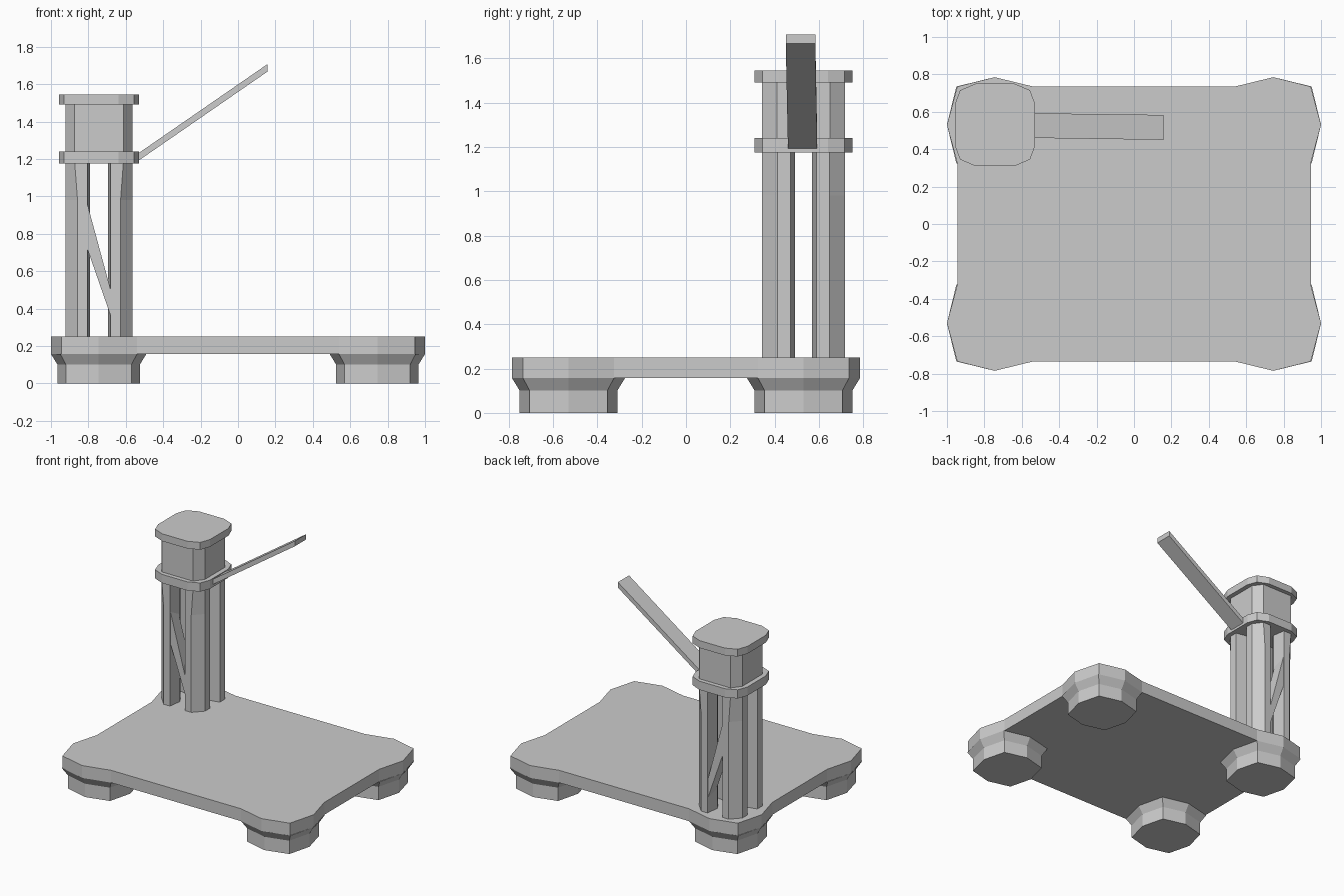
import bpy, bmesh

if "Cube" in bpy.data.objects:
    bpy.data.objects.remove(bpy.data.objects["Cube"])

CX, CY = 0.745, 0.53            # corner pad centres (mirrored to all four)
TX, TY = -0.743, 0.53           # tower centre


def loft(name, rings):
    """Closed solid through a stack of equal-length rings of 3D points."""
    bm = bmesh.new()
    loops = [[bm.verts.new(p) for p in r] for r in rings]
    n = len(loops[0])
    for a, b in zip(loops, loops[1:]):
        for i in range(n):
            j = (i + 1) % n
            bm.faces.new((a[i], a[j], b[j], b[i]))
    bm.faces.new(loops[0][::-1])
    bm.faces.new(loops[-1])
    bmesh.ops.recalc_face_normals(bm, faces=bm.faces)
    mesh = bpy.data.meshes.new(name)
    bm.to_mesh(mesh)
    bm.free()
    obj = bpy.data.objects.new(name, mesh)
    bpy.context.collection.objects.link(obj)
    return obj


def at(outline, z, cx=0, cy=0):
    return [(cx + x, cy + y, z) for x, y in outline]


def four_way(quarter):
    """Mirror a counter-clockwise first-quadrant profile into a full outline."""
    q = list(quarter)
    r = q[::-1]
    return (q + [(-x, y) for x, y in r] + [(-x, -y) for x, y in q]
            + [(x, -y) for x, y in r])


def octagon(axis, diag):
    return [(axis, 0), (diag, diag), (0, axis), (-diag, diag),
            (-axis, 0), (-diag, -diag), (0, -axis), (diag, -diag)]


# Base slab with bulging corners
slab = four_way([(0.945, 0.325), (1.0, CY), (0.945, 0.735), (CX, 0.785), (0.54, 0.735)])
loft("base_slab", [at(slab, 0.157), at(slab, 0.25)])

# Four flared feet
for sx, nx in ((-1, "left"), (1, "right")):
    for sy, ny in ((-1, "front"), (1, "back")):
        loft(f"foot_{ny}_{nx}", [
            at(octagon(0.22, 0.175), 0.0, sx * CX, sy * CY),
            at(octagon(0.22, 0.175), 0.10, sx * CX, sy * CY),
            at(octagon(0.255, 0.205), 0.157, sx * CX, sy * CY)])

# Tower posts: faceted quarter sections, chamfer narrowing near the top
for sx, nx in ((-1, "left"), (1, "right")):
    for sy, ny in ((-1, "front"), (1, "back")):
        def section(chamfer):
            pts = [(0, 0.07), (chamfer, 0), (0.118, 0), (0.132, 0.10), (0.10, 0.15), (0, 0.13)]
            return [(sx * (0.18 - u), sy * (0.188 - v)) for u, v in pts]
        loft(f"tower_post_{ny}_{nx}", [
            at(section(0.065), 0.25, TX, TY),
            at(section(0.065), 0.98, TX, TY),
            at(section(0.05), 1.18, TX, TY)])

# Diagonal braces on the front and back of the tower
brace = [(-0.83, 0.79), (-0.67, 0.33), (-0.67, 0.46), (-0.83, 1.05)]
for sy, ny in ((-1, "front"), (1, "back")):
    loft(f"tower_brace_{ny}", [
        [(x, TY + sy * d, z) for x, z in brace] for d in (0.10, 0.183)])

# Tower collar, cabin and cap
rim = four_way([(0.215, 0.11), (0.187, 0.185), (0.105, 0.22)])
cabin = four_way([(0.18, 0.12), (0.13, 0.188)])
loft("tower_collar", [at(rim, 1.175, TX, TY), at(rim, 1.24, TX, TY)])
loft("tower_cabin", [at(cabin, 1.24, TX, TY), at(cabin, 1.49, TX, TY)])
loft("tower_cap", [at(rim, 1.49, TX, TY), at(rim, 1.545, TX, TY)])

# Raised plank, sheared upwards from the collar
loft("raised_plank", [
    [(x, y0, z0), (x, y1, z0), (x, y1, z0 + 0.04), (x, y0, z0 + 0.04)]
    for x, y0, y1, z0 in ((-0.53, 0.46, 0.592, 1.192), (0.158, 0.45, 0.583, 1.667))])
